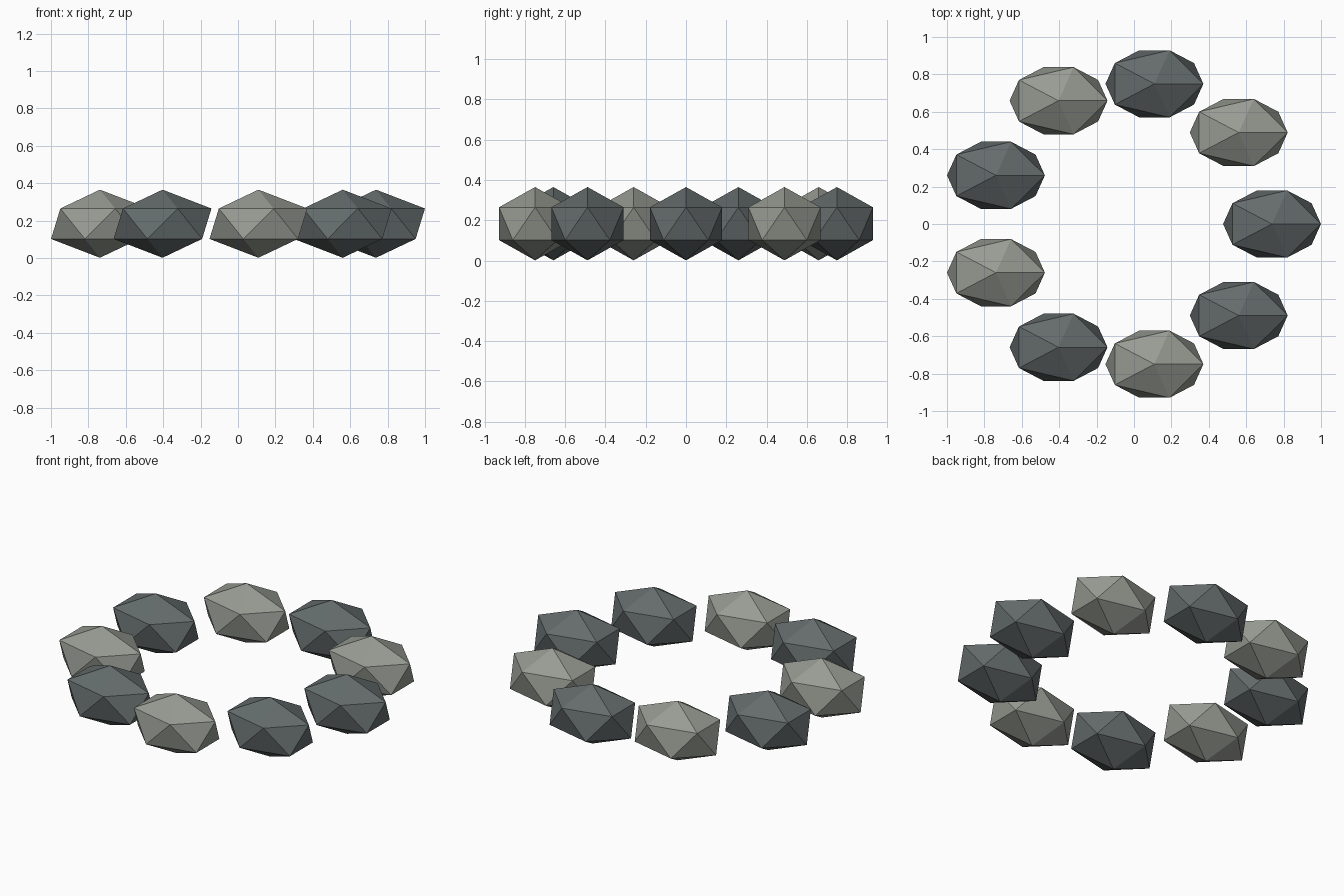
import bpy
from math import cos, sin, tau

if "Cube" in bpy.data.objects:
    bpy.data.objects.remove(bpy.data.objects["Cube"])

COUNT = 9
RING = 0.761          # ring radius
SHIFT = -0.023        # recentres the odd-numbered ring on x = 0
SIZE = (0.2925, 0.211, 0.182)


def material(name, rgb):
    m = bpy.data.materials.new(name)
    m.diffuse_color = (*rgb, 1)
    m.use_nodes = True
    m.node_tree.nodes["Principled BSDF"].inputs["Base Color"].default_value = m.diffuse_color
    return m


dark = material("dark_stone", (0.13, 0.15, 0.15))
light = material("light_stone", (0.31, 0.33, 0.29))

# Ring of flat-faced stones, alternating dark and light
for i in range(COUNT):
    a = tau * i / COUNT
    bpy.ops.mesh.primitive_ico_sphere_add(
        subdivisions=1, radius=1,
        location=(SHIFT + RING * cos(a), RING * sin(a), 0.183))
    stone = bpy.context.object
    stone.name = f"stone_{i + 1}"
    stone.scale = SIZE
    stone.data.materials.append(light if i % 2 else dark)
